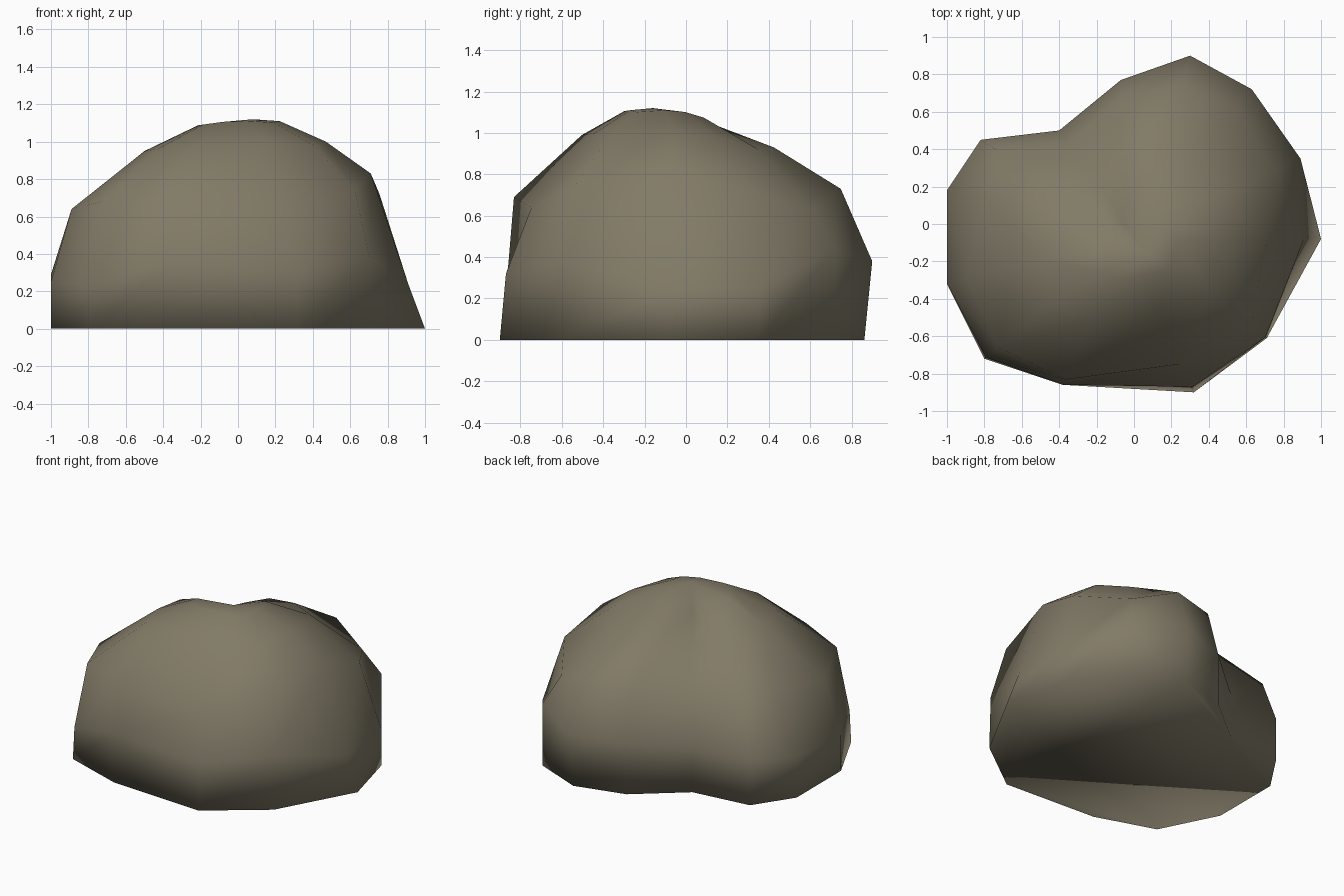
import bpy, bmesh
from mathutils import Vector

if "Cube" in bpy.data.objects:
    bpy.data.objects.remove(bpy.data.objects["Cube"])

# Each column of the boulder: base x, y, then scale and height of waist, shoulder and crown
COLUMNS = [
    (1.00, -0.08, 0.91, 0.24, 0.71, 0.83, 0.47, 1.00),
    (0.89, 0.35, 1.00, 0.25, 0.85, 0.72, 0.50, 0.98),
    (0.63, 0.72, 1.00, 0.44, 0.87, 0.63, 0.52, 0.92),
    (0.30, 0.90, 1.00, 0.38, 0.84, 0.73, 0.50, 0.93),
    (-0.07, 0.77, 1.00, 0.36, 0.88, 0.72, 0.56, 0.92),
    (-0.40, 0.50, 1.00, 0.32, 0.87, 0.62, 0.40, 0.90),
    (-0.82, 0.45, 1.00, 0.32, 0.91, 0.57, 0.50, 0.84),
    (-1.00, 0.18, 1.00, 0.29, 0.78, 0.70, 0.50, 0.92),
    (-1.00, -0.32, 1.00, 0.25, 0.89, 0.64, 0.50, 0.95),
    (-0.80, -0.72, 0.99, 0.23, 0.91, 0.68, 0.54, 0.96),
    (-0.38, -0.86, 1.00, 0.35, 0.965, 0.69, 0.56, 0.99),
    (0.32, -0.90, 0.965, 0.32, 0.82, 0.64, 0.46, 1.00),
    (0.71, -0.61, 0.99, 0.38, 0.88, 0.74, 0.57, 0.98),
]
CENTRE = Vector((0.0, -0.05, 0.0))


def point(x, y, scale, z):
    p = CENTRE + (Vector((x, y, 0)) - CENTRE) * scale
    p.z = z
    return p


# Boulder: stacked rings, from the base to the crown
rings = [[], [], [], [], []]
for x, y, waist, w_z, s_scale, s_z, c_scale, c_z in COLUMNS:
    rings[0].append(point(x, y, 0.96 if y > 0.8 else 1.0, 0.0))
    rings[1].append(point(x, y, waist, w_z))
    rings[2].append(point(x, y, s_scale, s_z))
    crown = point(x, y, c_scale, c_z)
    rings[3].append(crown)
    # The top sinks into a valley towards the back left
    sink = 0.42 * max(0, 0.8 * y - 0.6 * x - 0.4)
    rings[4].append(crown.lerp(Vector((0.02, -0.13, 1.20 - sink)), 0.55))

bm = bmesh.new()
loops = [[bm.verts.new(p) for p in ring] for ring in rings]
n = len(COLUMNS)
for low, high in zip(loops, loops[1:]):
    for i in range(n):
        j = (i + 1) % n
        bm.faces.new((low[i], low[j], high[j], high[i]))

# Closed top and flat underside
peak = bm.verts.new((0.08, -0.16, 1.12))
for i in range(n):
    bm.faces.new((loops[-1][i], loops[-1][(i + 1) % n], peak))
bm.faces.new(loops[0][::-1])
for f in bm.faces:
    f.smooth = True
bmesh.ops.recalc_face_normals(bm, faces=bm.faces[:])

mesh = bpy.data.meshes.new("boulder")
bm.to_mesh(mesh)
bm.free()

# Single stone colour
stone = bpy.data.materials.new("grey_brown_stone")
stone.diffuse_color = (0.22, 0.195, 0.135, 1.0)
stone.use_nodes = True
stone.node_tree.nodes["Principled BSDF"].inputs["Base Color"].default_value = stone.diffuse_color
mesh.materials.append(stone)
boulder = bpy.data.objects.new("boulder", mesh)
bpy.context.collection.objects.link(boulder)
